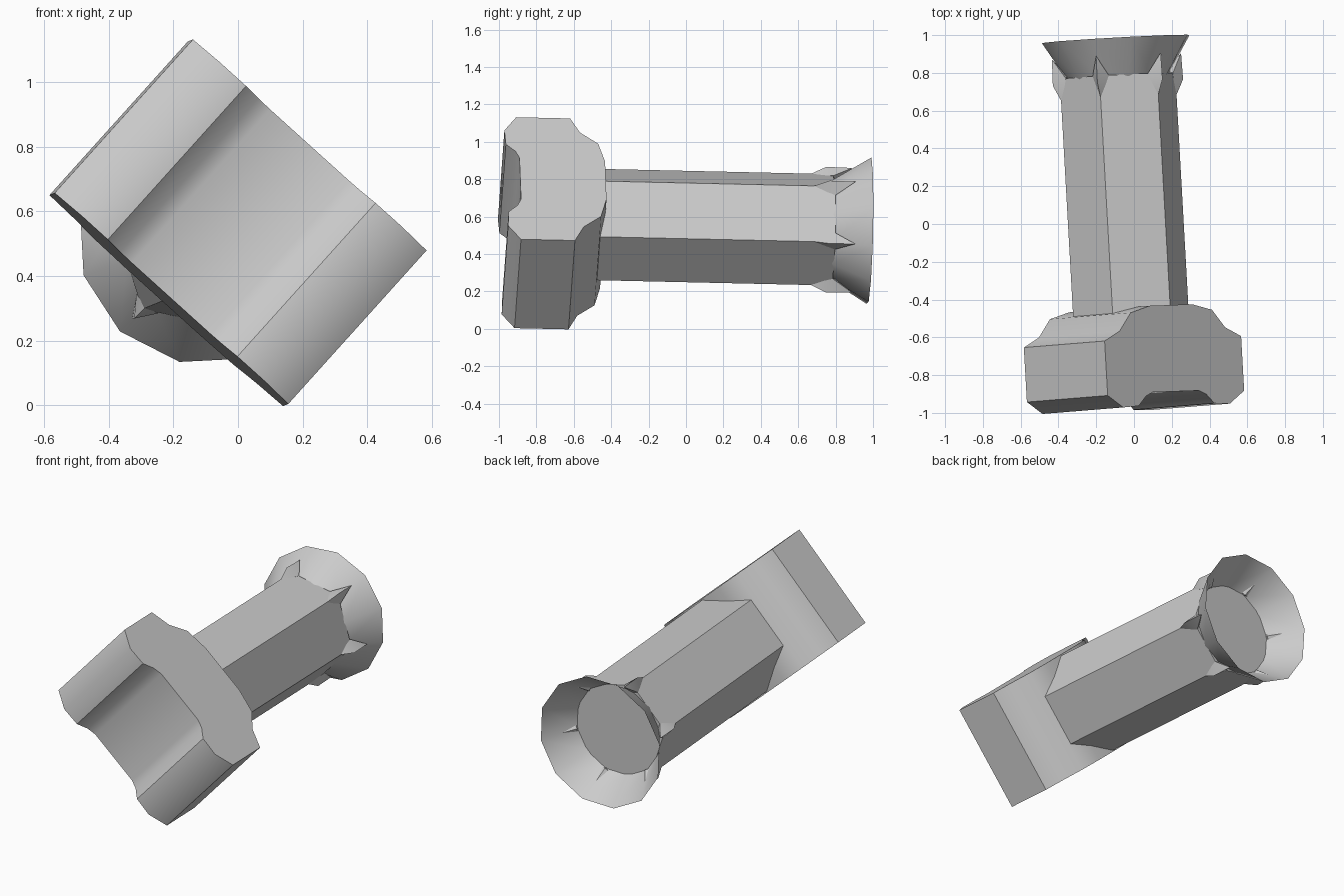
import bpy, bmesh, math
from mathutils import Matrix, Vector

cube = bpy.data.objects.get("Cube")
if cube:
    bpy.data.objects.remove(cube)

# Single grey material
grey = bpy.data.materials.new("plain grey")
grey.use_nodes = True
colour = (0.6, 0.6, 0.6, 1)
grey.diffuse_color = colour
grey.node_tree.nodes["Principled BSDF"].inputs["Base Color"].default_value = colour

# Tool frame: local x = head width, local y = head thickness, local z = shaft axis
axis = Vector((-0.056, 1, -0.0225)).normalized()
thick = Vector((0.67, 0, 0.742))
thick = (thick - axis * thick.dot(axis)).normalized()
width = thick.cross(axis)
frame = Matrix((width, thick, axis)).transposed().to_4x4()
frame.translation = (-0.043, 0, 0.547)


def finish(bm, name, closed=True):
    if closed:
        bmesh.ops.recalc_face_normals(bm, faces=bm.faces)
    mesh = bpy.data.meshes.new(name)
    bm.to_mesh(mesh)
    bm.free()
    mesh.transform(frame)
    mesh.materials.append(grey)
    obj = bpy.data.objects.new(name, mesh)
    bpy.context.collection.objects.link(obj)
    bpy.ops.object.select_all(action='DESELECT')
    obj.select_set(True)
    bpy.context.view_layer.objects.active = obj
    bpy.ops.object.shade_smooth_by_angle(angle=math.radians(35))
    return obj


def ring(bm, sides, radius, z):
    # First corner lies on the thickness direction
    return [bm.verts.new((radius * math.sin(math.tau * i / sides),
                          radius * math.cos(math.tau * i / sides), z))
            for i in range(sides)]


def loft(bm, a, b):
    for i in range(len(a)):
        j = (i + 1) % len(a)
        bm.faces.new((a[i], a[j], b[j], b[i]))


# Jaw head: mirrored profile extruded through the thickness
half = [(0.165, -0.905), (0.215, -0.925), (0.27, -0.975), (0.38, -0.98),
        (0.487, -0.914), (0.487, -0.625), (0.376, -0.575), (0.29, -0.48),
        (0.15, -0.447)]
profile = half + [(-x, z) for x, z in reversed(half)]
bm = bmesh.new()
near, far = ([bm.verts.new((x, y, z)) for x, z in profile] for y in (-0.32, 0.32))
loft(bm, near, far)
bm.faces.new(near)
bm.faces.new(far)
finish(bm, "jaw_head")

# Hexagonal shaft
bm = bmesh.new()
low, high = ring(bm, 6, 0.313, -0.5), ring(bm, 6, 0.313, 0.785)
loft(bm, low, high)
bm.faces.new(low)
bm.faces.new(high)
finish(bm, "hex_shaft")

# Open flared cup at the back end
bm = bmesh.new()
loft(bm, ring(bm, 12, 0.272, 0.775), ring(bm, 12, 0.4, 0.98))
finish(bm, "flared_cup", closed=False)

# Pointed fins where the shaft corners meet the cup
for k in range(6):
    bm = bmesh.new()
    points = [(0, 0.308, 0.66), (0, 0.353, 0.75), (0, 0.35, 0.89),
              (0.045, 0.29, 0.785), (-0.045, 0.29, 0.785), (0, 0.27, 0.8)]
    for p in points:
        bm.verts.new(p)
    bmesh.ops.convex_hull(bm, input=bm.verts)
    bmesh.ops.rotate(bm, verts=bm.verts, matrix=Matrix.Rotation(k * math.pi / 3, 3, 'Z'))
    finish(bm, f"corner_fin_{k + 1}")
